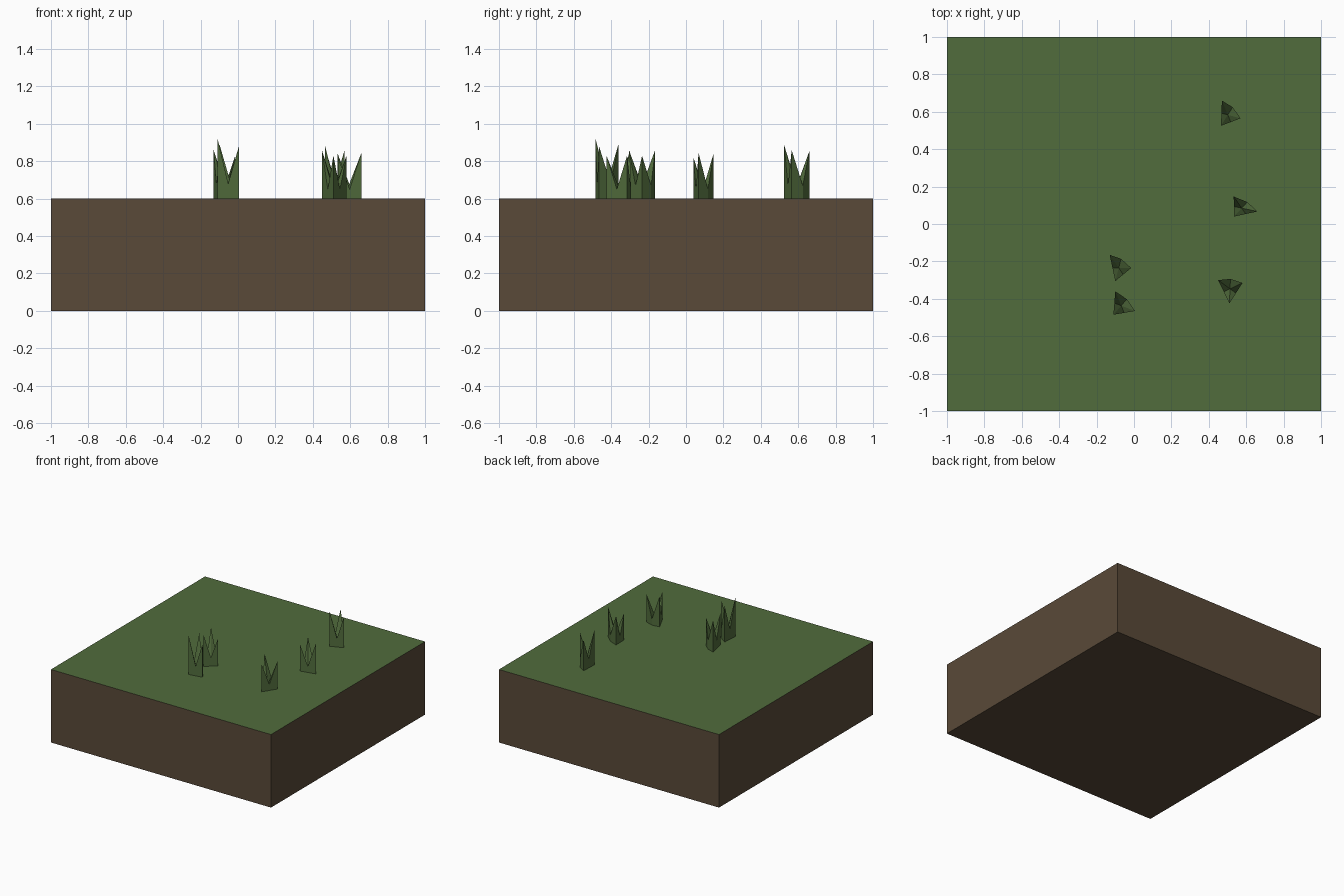
import bpy
import bmesh
from mathutils import Vector

SOIL_TOP = 0.6


def make_material(name, rgb):
    mat = bpy.data.materials.new(name)
    colour = (*rgb, 1.0)
    mat.diffuse_color = colour
    mat.use_nodes = True
    for node in mat.node_tree.nodes:
        if node.type == "BSDF_PRINCIPLED":
            node.inputs["Base Color"].default_value = colour
            node.inputs["Roughness"].default_value = 0.9
    return mat


def finish(bm, name, materials):
    bmesh.ops.recalc_face_normals(bm, faces=bm.faces[:])
    mesh = bpy.data.meshes.new(name)
    bm.to_mesh(mesh)
    bm.free()
    for mat in materials:
        mesh.materials.append(mat)
    obj = bpy.data.objects.new(name, mesh)
    bpy.context.collection.objects.link(obj)
    return obj


def make_ground(soil, grass):
    """Soil block whose upward face is grass."""
    bm = bmesh.new()
    bmesh.ops.create_cube(bm, size=1)
    bmesh.ops.scale(bm, vec=(2, 2, SOIL_TOP), verts=bm.verts[:])
    bmesh.ops.translate(bm, vec=(0, 0, SOIL_TOP / 2), verts=bm.verts[:])
    bm.normal_update()
    for face in bm.faces:
        face.material_index = 1 if face.normal.z > 0.5 else 0
    finish(bm, "ground_block", [soil, grass])


def make_tuft(name, tips, notch, grass):
    """Three-cornered prism with tall corner tips and low notches between."""
    bm = bmesh.new()
    tips = [Vector(t) for t in tips]
    centre = sum(tips, Vector()) / 3
    rim = []
    for i, tip in enumerate(tips):
        mid = (tip + tips[(i + 1) % 3]) / 2
        if i == 0:  # the rear side bulges outwards a little
            out = mid - centre
            out.z = 0
            mid += out.normalized() * 0.014
        mid.z = notch
        rim += [tip, mid]
    top = [bm.verts.new(p) for p in rim]
    low = [bm.verts.new((p.x, p.y, SOIL_TOP)) for p in rim]
    core = bm.verts.new((centre.x, centre.y, SOIL_TOP + 0.03))
    for i in range(len(rim)):
        j = (i + 1) % len(rim)
        bm.faces.new((low[i], low[j], top[j], top[i]))
        bm.faces.new((top[i], top[j], core))
    bm.faces.new(low)
    finish(bm, name, [grass])


cube = bpy.data.objects.get("Cube")
if cube:
    bpy.data.objects.remove(cube, do_unlink=True)

soil = make_material("brown_soil", (0.1, 0.067, 0.04))
grass = make_material("green_grass", (0.083, 0.15, 0.046))

make_ground(soil, grass)

# Tip positions (rear left, outer, front left) and notch height of each tuft
tufts = {
    "front": ([(-0.1, -0.36, 0.895), (0.005, -0.465, 0.88), (-0.11, -0.485, 0.925)], 0.68),
    "middle": ([(-0.13, -0.165, 0.86), (-0.015, -0.235, 0.83), (-0.1, -0.305, 0.86)], 0.67),
    "front_left": ([(0.45, -0.3, 0.855), (0.58, -0.315, 0.83), (0.51, -0.425, 0.83)], 0.65),
    "left": ([(0.533, 0.147, 0.84), (0.66, 0.067, 0.845), (0.535, 0.04, 0.82)], 0.65),
    "back_left": ([(0.47, 0.66, 0.855), (0.57, 0.565, 0.86), (0.465, 0.525, 0.885)], 0.67),
}
for place, (tips, notch) in tufts.items():
    make_tuft("grass_tuft_" + place, tips, notch, grass)
